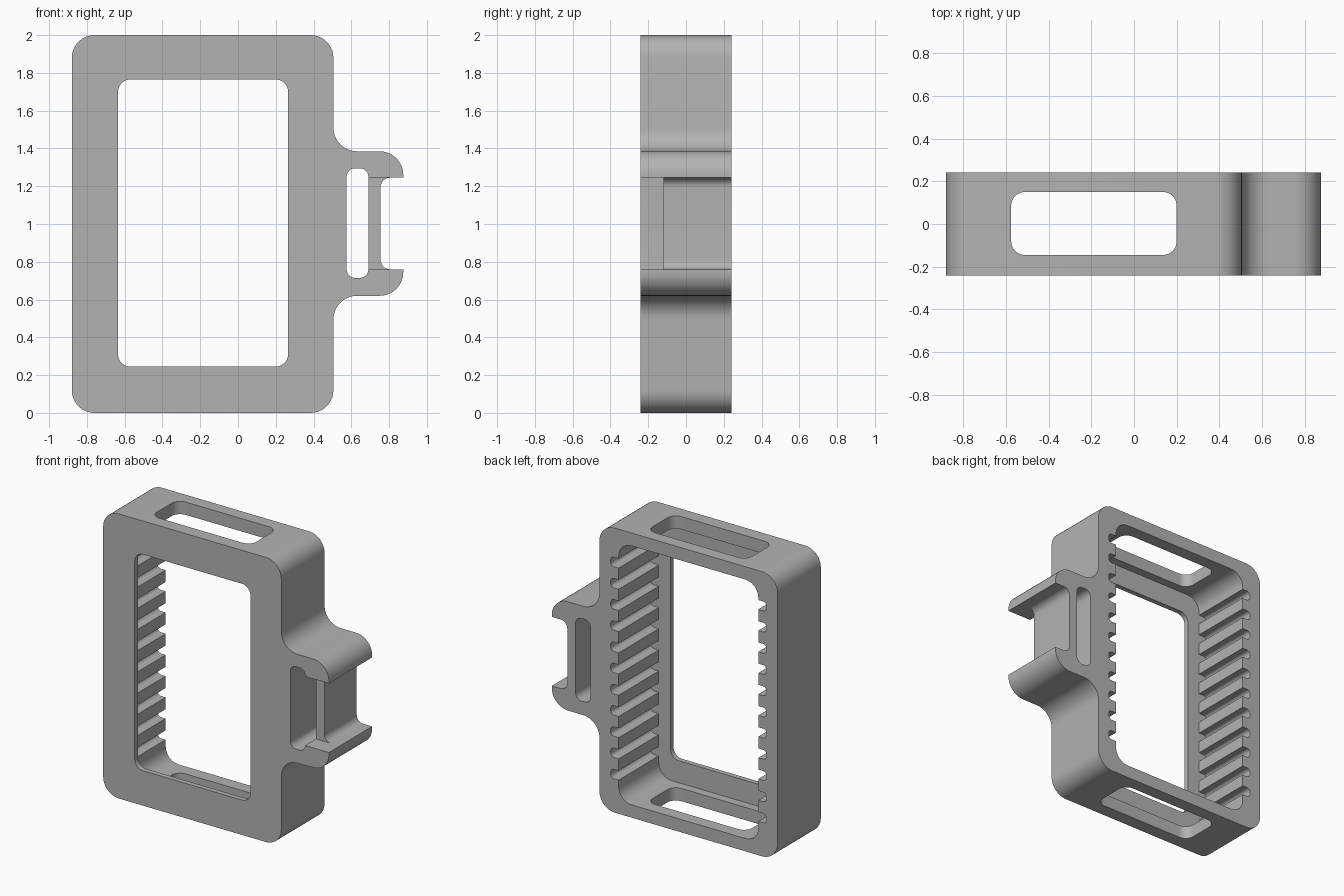
import bpy, bmesh, math
from mathutils import Vector

if "Cube" in bpy.data.objects:
    bpy.data.objects.remove(bpy.data.objects["Cube"], do_unlink=True)

grey = bpy.data.materials.new("plain grey")
grey.use_nodes = True
grey.diffuse_color = (0.45, 0.45, 0.45, 1)
grey.node_tree.nodes["Principled BSDF"].inputs["Base Color"].default_value = grey.diffuse_color


def rounded(corners, steps=10):
    """Outline from (u, v, radius) corners, each rounded by an arc."""
    out = []
    for i, (u, v, r) in enumerate(corners):
        p = Vector((u, v))
        if r == 0:
            out.append(p)
            continue
        a = (Vector(corners[i - 1][:2]) - p).normalized()
        b = (Vector(corners[(i + 1) % len(corners)][:2]) - p).normalized()
        # all rounded corners are square
        centre = p + (a + b) * r
        for k in range(steps + 1):
            t = k / steps * math.pi / 2
            out.append(centre - b * r * math.cos(t) - a * r * math.sin(t))
    return out


def box(u0, u1, v0, v1, r=0):
    return rounded([(u0, v0, r), (u1, v0, r), (u1, v1, r), (u0, v1, r)])


def prism(name, outline, lo, hi, axis="y"):
    """Extrude an outline along y (outline in x, z) or z (outline in x, y)."""
    def place(p, d):
        return (p.x, d, p.y) if axis == "y" else (p.x, p.y, d)
    bm = bmesh.new()
    face = bm.faces.new([bm.verts.new(place(p, lo)) for p in outline])
    ext = bmesh.ops.extrude_face_region(bm, geom=[face])
    for v in ext["geom"]:
        if isinstance(v, bmesh.types.BMVert):
            v.co = place(Vector((v.co.x, v.co.z if axis == "y" else v.co.y)), hi)
    bmesh.ops.recalc_face_normals(bm, faces=bm.faces)
    mesh = bpy.data.meshes.new(name)
    bm.to_mesh(mesh)
    bm.free()
    mesh.materials.append(grey)
    obj = bpy.data.objects.new(name, mesh)
    bpy.context.collection.objects.link(obj)
    return obj


LEFT, RIGHT, DEPTH = -0.88, 0.505, 0.24
MID = (LEFT + RIGHT) / 2

# Frame with the side clip as one outline
body = prism("frame_with_side_clip", rounded([
    (LEFT, 0, 0.12), (RIGHT, 0, 0.12),
    (RIGHT, 0.62, 0.125), (0.875, 0.62, 0.125),
    (0.875, 1.385, 0.125), (RIGHT, 1.385, 0.125),
    (RIGHT, 2, 0.12), (LEFT, 2, 0.12)]), -DEPTH, DEPTH)

# Rear pocket outline with a row of grooves down each side wall
half, deep = 0.543, 0.605
side = []
for i in range(11):
    z = 1.015 + (i - 5) * 0.149
    side += [(half, z - 0.033, 0), (deep, z - 0.033, 0.025),
             (deep, z + 0.033, 0.025), (half, z + 0.033, 0)]
pocket = [(MID - half, 0.09, 0.1), (MID + half, 0.09, 0.1)]
pocket += [(MID + x, z, r) for x, z, r in side]
pocket += [(MID + half, 1.91, 0.1), (MID - half, 1.91, 0.1)]
pocket += [(MID - x, z, r) for x, z, r in reversed(side)]

cutters = [
    prism("pocket_cutter", rounded(pocket, 6), -0.205, 0.3),
    prism("window_cutter", box(-0.635, 0.265, 0.245, 1.765, 0.065), -0.3, 0.1),
    prism("top_and_bottom_slot_cutter", box(-0.575, 0.2, -0.145, 0.15, 0.065), -0.1, 2.1, "z"),
    prism("clip_slot_cutter", box(0.575, 0.69, 0.715, 1.295, 0.045), -0.3, 0.3),
    prism("clip_recess_cutter", box(0.755, 1.0, 0.76, 1.245, 0.05), -0.3, 0.3),
    prism("clip_front_cutter", box(0.63, 1.1, 0.76, 1.245), -0.3, -0.12),
]
for cutter in cutters:
    cutter.hide_render = True
    mod = body.modifiers.new(cutter.name, "BOOLEAN")
    mod.operation = "DIFFERENCE"
    mod.solver = "EXACT"
    mod.object = cutter

# Apply the cuts, drop the cutters and shade
bpy.ops.object.select_all(action="DESELECT")
body.select_set(True)
bpy.context.view_layer.objects.active = body
for cutter in cutters:
    bpy.ops.object.modifier_apply(modifier=cutter.name)
    bpy.data.objects.remove(cutter, do_unlink=True)
bpy.ops.object.shade_smooth_by_angle(angle=math.radians(30))
